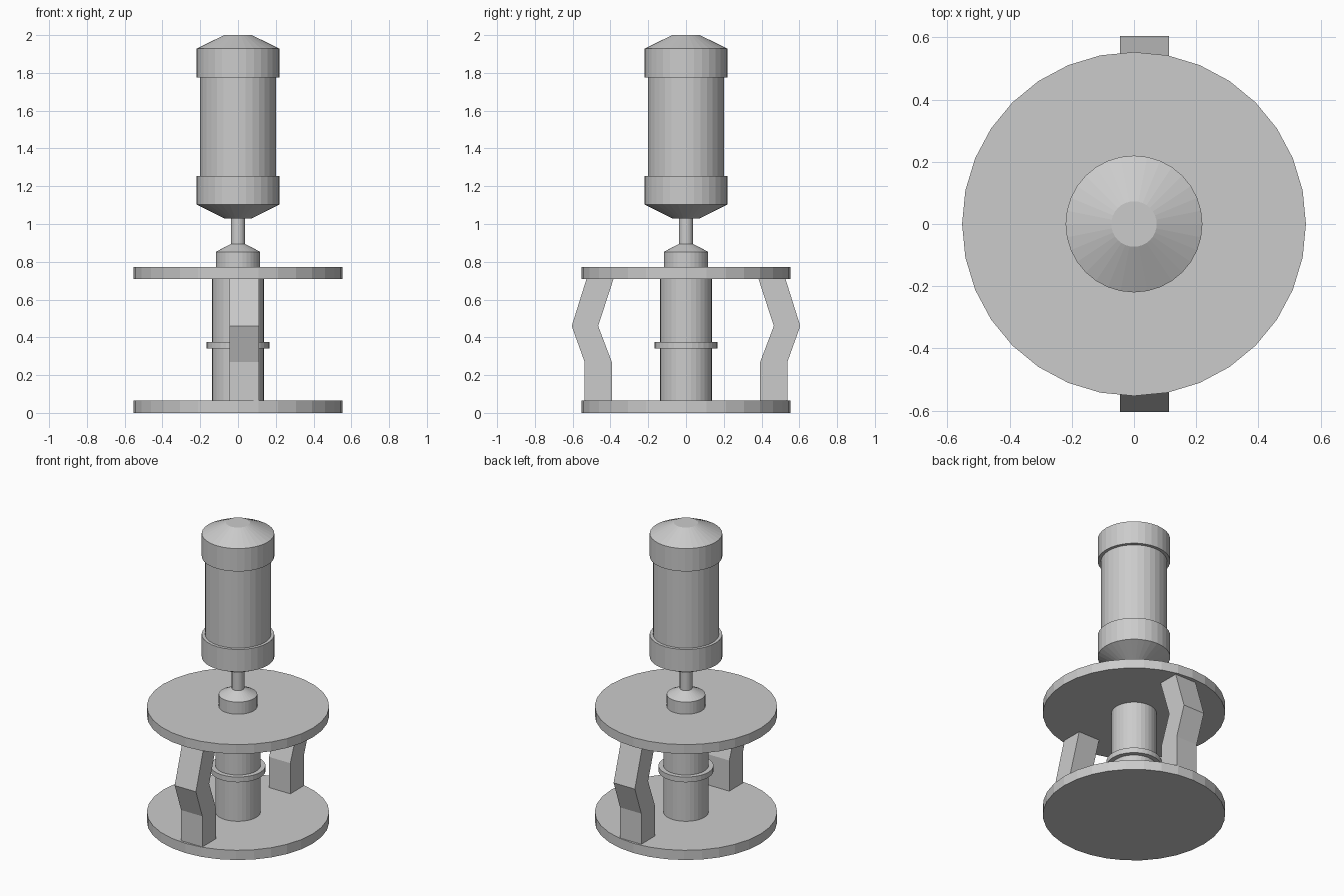
import bpy, bmesh, math

if "Cube" in bpy.data.objects:
    bpy.data.objects.remove(bpy.data.objects["Cube"])

SIDES = 32


def make_object(name, bm):
    bmesh.ops.recalc_face_normals(bm, faces=bm.faces)
    mesh = bpy.data.meshes.new(name)
    bm.to_mesh(mesh)
    bm.free()
    obj = bpy.data.objects.new(name, mesh)
    bpy.context.collection.objects.link(obj)
    return obj


def lathe(name, profile):
    """Closed, flat-faced turned part from (radius, z) points, bottom to top."""
    bm = bmesh.new()
    rings = []
    for r, z in profile:
        rings.append([bm.verts.new((r * math.cos(2 * math.pi * i / SIDES),
                                    r * math.sin(2 * math.pi * i / SIDES), z))
                      for i in range(SIDES)])
    for low, high in zip(rings, rings[1:]):
        for i in range(SIDES):
            j = (i + 1) % SIDES
            bm.faces.new((low[i], low[j], high[j], high[i]))
    bm.faces.new(rings[0][::-1])
    bm.faces.new(rings[-1])
    return make_object(name, bm)


def cylinder(name, r, z0, z1):
    return lathe(name, [(r, z0), (r, z1)])


def bent_leg(name, side):
    """Bent bracket: a side profile in (y, z) extruded across x."""
    outline = [(0.393, 0.06), (0.537, 0.06), (0.537, 0.27), (0.605, 0.46),
               (0.525, 0.715), (0.382, 0.715), (0.465, 0.46), (0.393, 0.27)]
    bm = bmesh.new()
    a, b = [[bm.verts.new((x, side * y, z)) for y, z in outline]
            for x in (-0.045, 0.112)]
    n = len(outline)
    bm.faces.new(a)
    bm.faces.new(b[::-1])
    for i in range(n):
        j = (i + 1) % n
        bm.faces.new((a[i], a[j], b[j], b[i]))
    return make_object(name, bm)


# Base and upper plate
cylinder("base_plate", 0.553, 0.0, 0.065)
cylinder("upper_plate", 0.553, 0.71, 0.772)

# Centre column with collar
cylinder("centre_column", 0.137, 0.06, 0.715)
cylinder("column_collar", 0.167, 0.34, 0.375)

# Bent legs, front and back
bent_leg("front_leg", -1)
bent_leg("back_leg", 1)

# Gland on the upper plate and connecting rod
lathe("rod_gland", [(0.117, 0.765), (0.117, 0.853), (0.04, 0.893)])
cylinder("rod", 0.038, 0.88, 1.035)

# Upper canister and its two tapered end caps
cylinder("canister_body", 0.2, 1.245, 1.78)
lathe("canister_lower_cap", [(0.073, 1.03), (0.22, 1.103), (0.22, 1.253)])
lathe("canister_upper_cap", [(0.22, 1.775), (0.22, 1.928), (0.073, 2.0)])
